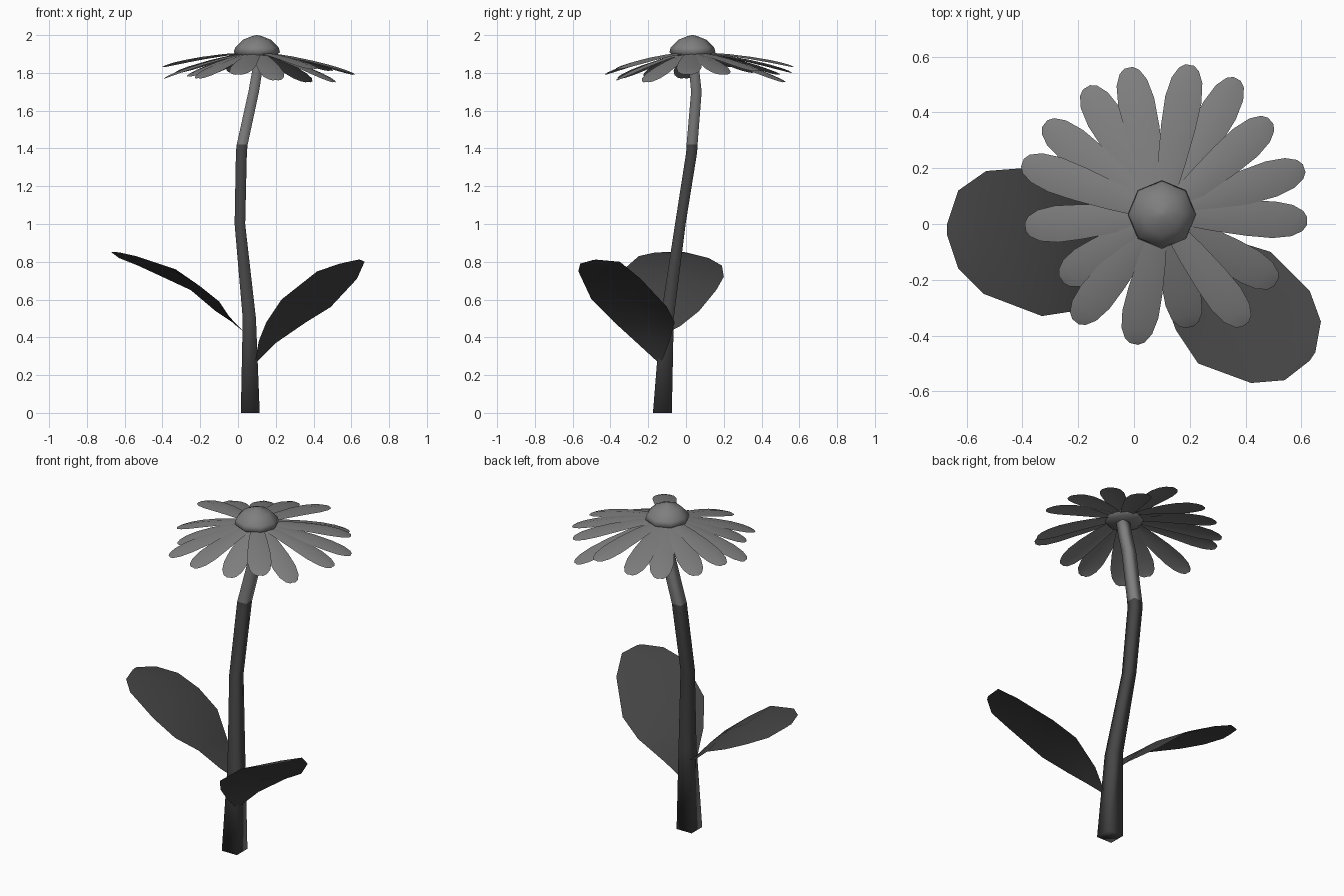
import bpy, bmesh, math
from mathutils import Vector

cube = bpy.data.objects.get("Cube")
if cube:
    bpy.data.objects.remove(cube, do_unlink=True)


def make_material(name, value):
    mat = bpy.data.materials.new(name)
    mat.use_nodes = True
    colour = (value, value, value, 1)
    mat.diffuse_color = colour
    mat.node_tree.nodes["Principled BSDF"].inputs["Base Color"].default_value = colour
    return mat


light_grey = make_material("light grey", 0.21)
dark_grey = make_material("dark grey", 0.06)


def finish(bm, name, materials, smooth_angle):
    mesh = bpy.data.meshes.new(name)
    bm.to_mesh(mesh)
    bm.free()
    for mat in materials:
        mesh.materials.append(mat)
    obj = bpy.data.objects.new(name, mesh)
    bpy.context.collection.objects.link(obj)
    bpy.ops.object.select_all(action="DESELECT")
    obj.select_set(True)
    bpy.context.view_layer.objects.active = obj
    bpy.ops.object.shade_smooth_by_angle(angle=math.radians(smooth_angle))


def tube(name, rings, sides, materials, split=None, turn=0.0, smooth_angle=70):
    """Loft horizontal rings (x, y, z, radius); faces above split get material 1."""
    bm = bmesh.new()
    loops = []
    for x, y, z, r in rings:
        angles = [turn + math.tau * i / sides for i in range(sides)]
        loops.append([bm.verts.new((x + r * math.cos(a), y + r * math.sin(a), z))
                      for a in angles])
    for low, high in zip(loops, loops[1:]):
        for i in range(sides):
            j = (i + 1) % sides
            bm.faces.new((low[i], low[j], high[j], high[i]))
    bm.faces.new(loops[0][::-1])
    bm.faces.new(loops[-1])
    if split is not None:
        for face in bm.faces:
            face.material_index = int(face.calc_center_median().z > split)
    finish(bm, name, materials, smooth_angle)


def sheet(name, edges, arch, material):
    """Thin blade between pairs of edge points, its midrib raised by arch x width."""
    bm = bmesh.new()
    rows = []
    for a, b in edges:
        a, b = Vector(a), Vector(b)
        rib = (a + b) / 2 + Vector((0, 0, arch * (b - a).length))
        rows.append([bm.verts.new(p) for p in (a, rib, b)])
    for low, high in zip(rows, rows[1:]):
        for i in range(2):
            bm.faces.new((low[i], low[i + 1], high[i + 1], high[i]))
    bm.normal_update()
    if sum(f.normal.z for f in bm.faces) < 0:
        bmesh.ops.reverse_faces(bm, faces=bm.faces)
    finish(bm, name, [material], 60)


# Square stem, with a lighter top section: centre and half width
stem = [(0.065, -0.125, 0, 0.05), (0.06, -0.1, 0.5, 0.035), (0.01, -0.03, 1, 0.028),
        (0.018, 0.03, 1.38, 0.029), (0.022, 0.032, 1.42, 0.029),
        (0.083, 0.055, 1.7, 0.028), (0.1, 0.045, 1.8, 0.027), (0.11, 0.034, 1.9, 0.027)]
tube("stem", [(x, y, z, half * math.sqrt(2)) for x, y, z, half in stem], 4,
     [dark_grey, light_grey], split=1.42, turn=math.pi / 4, smooth_angle=95)

# Domed flower centre
cx, cy = 0.1, 0.034
dome = [(1.88, 0.09), (1.91, 0.122), (1.935, 0.115), (1.975, 0.075), (1.995, 0.025), (2, 0.004)]
tube("flower_centre", [(cx, cy, z, r) for z, r in dome], 8, [light_grey])

# Petals: tip positions, running clockwise from the back
tips = [(0.2, 0.57, 1.83), (0.37, 0.52, 1.75), (0.49, 0.37, 1.81), (0.61, 0.2, 1.79),
        (0.62, 0.01, 1.79), (0.51, -0.21, 1.75), (0.4, -0.36, 1.82), (0.2, -0.37, 1.76),
        (0, -0.43, 1.79), (-0.21, -0.35, 1.77), (-0.26, -0.2, 1.78), (-0.39, -0.01, 1.77),
        (-0.4, 0.22, 1.83), (-0.32, 0.36, 1.8), (-0.17, 0.49, 1.79), (-0.02, 0.56, 1.8)]
petal_profile = [(0, 0.03), (0.3, 0.05), (0.55, 0.062), (0.75, 0.066),
                 (0.89, 0.056), (0.97, 0.036), (1, 0.015)]
for n, tip in enumerate(tips):
    tip = Vector(tip)
    out = Vector((tip.x - cx, tip.y - cy, 0)).normalized()
    side = Vector((-out.y, out.x, 0))
    base = Vector((cx, cy, 1.905)) + out * 0.04
    edges = []
    for t, w in petal_profile:
        p = base.lerp(tip, t) + Vector((0, 0, 0.04 * t * (1 - t)))
        edges.append((p - side * w, p + side * w))
    sheet(f"petal_{n + 1}", edges, 0.09, light_grey)

# Two broad leaves: front edge and back edge, from stem to tip
sheet("right_leaf", [((0.03, -0.11, 0.43), (0.03, -0.09, 0.43)),
                     ((-0.02, -0.14, 0.47), (0, -0.03, 0.46)),
                     ((-0.1, -0.23, 0.59), (-0.12, 0.07, 0.54)),
                     ((-0.2, -0.31, 0.67), (-0.25, 0.16, 0.65)),
                     ((-0.33, -0.33, 0.76), (-0.4, 0.2, 0.72)),
                     ((-0.54, -0.25, 0.83), (-0.53, 0.19, 0.78)),
                     ((-0.63, -0.16, 0.85), (-0.63, 0.12, 0.82)),
                     ((-0.67, -0.04, 0.85), (-0.67, 0, 0.85))], 0.05, dark_grey)
sheet("left_leaf", [((0.09, -0.15, 0.27), (0.1, -0.13, 0.27)),
                    ((0.11, -0.27, 0.38), (0.2, -0.09, 0.37)),
                    ((0.15, -0.38, 0.48), (0.36, -0.06, 0.48)),
                    ((0.23, -0.5, 0.6), (0.49, -0.1, 0.56)),
                    ((0.42, -0.57, 0.75), (0.63, -0.24, 0.71)),
                    ((0.54, -0.56, 0.79), (0.67, -0.35, 0.8)),
                    ((0.63, -0.49, 0.81), (0.65, -0.46, 0.81))], 0.04, dark_grey)
